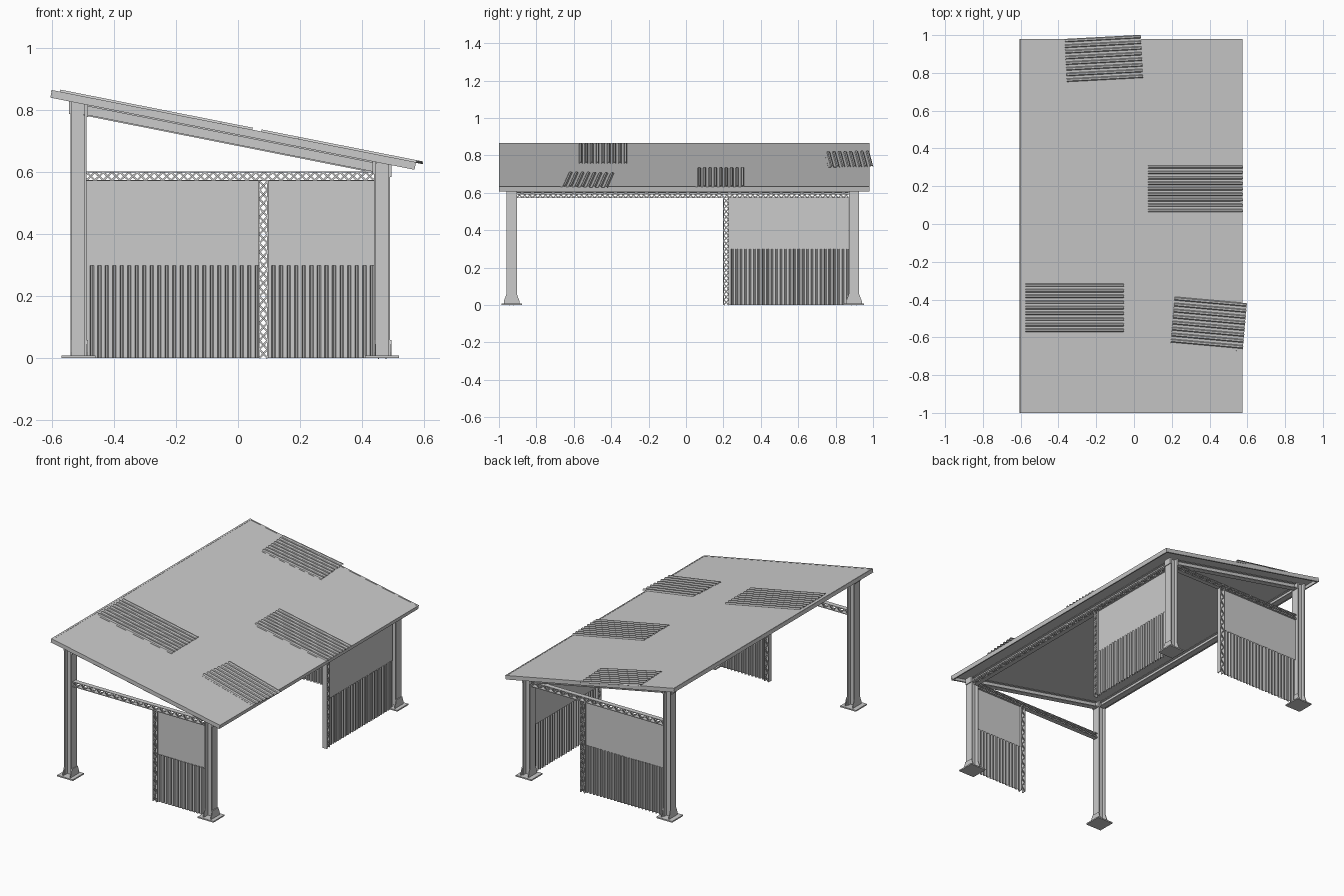
import bpy, bmesh, math
from mathutils import Matrix, Vector

if "Cube" in bpy.data.objects:
    bpy.data.objects.remove(bpy.data.objects["Cube"])

SLOPE = 0.198
ANG = math.atan(SLOPE)


def roof_z(x):
    return 0.749 - SLOPE * (x + 0.015)


def under_z(x):
    return roof_z(x) - 0.024


def finish(name, bm):
    bmesh.ops.recalc_face_normals(bm, faces=bm.faces)
    me = bpy.data.meshes.new(name)
    bm.to_mesh(me)
    bm.free()
    ob = bpy.data.objects.new(name, me)
    bpy.context.collection.objects.link(ob)
    return ob


def prism(bm, pts, p0, p1, side):
    """Extrude a 2D outline (side axis, up axis) from p0 to p1."""
    p0, p1 = Vector(p0), Vector(p1)
    d = (p1 - p0).normalized()
    s = Vector(side)
    s = (s - d * s.dot(d)).normalized()
    u = d.cross(s)
    a, b = [[bm.verts.new(p + s * x + u * y) for x, y in pts] for p in (p0, p1)]
    bm.faces.new(a)
    bm.faces.new(b)
    n = len(pts)
    for i in range(n):
        j = (i + 1) % n
        bm.faces.new((a[i], a[j], b[j], b[i]))
    return a, b


def rect(w, h):
    return [(-w / 2, -h / 2), (w / 2, -h / 2), (w / 2, h / 2), (-w / 2, h / 2)]


def i_section(w, h, t=0.006):
    """I outline: flanges at +-h/2 of width w, joined by a web."""
    q = [(w / 2, h / 2), (w / 2, h / 2 - t), (t / 2, h / 2 - t)]
    right = q + [(x, -y) for x, y in reversed(q)]
    return right + [(-x, -y) for x, y in right]


# columns with base plates and gusset plates
def column(name, x, y):
    bm = bmesh.new()
    a, b = prism(bm, i_section(0.055, 0.052), (x, y, 0.005), (x, y, 0.6), (0, 1, 0))
    for v in b:
        v.co.z = under_z(v.co.x)
    prism(bm, rect(0.11, 0.11), (x, y, 0), (x, y, 0.008), (0, 1, 0))
    foot = [(-0.042, 0), (0.042, 0), (0.042, 0.012), (0.028, 0.05), (-0.028, 0.05), (-0.042, 0.012)]
    for s in (-1, 1):
        x0 = x + s * 0.026
        # trapezoid foot gussets, small cap plates at the top
        vs, ve = prism(bm, foot, (x0, y, 0.008), (x0 + 0.005, y, 0.008), (0, 1, 0))
        zt = under_z(x0 + 0.004) - 0.02
        prism(bm, rect(0.005, 0.04), (x0 + s * 0.0025, y - 0.026, zt),
              (x0 + s * 0.0025, y + 0.026, zt), (1, 0, 0))
    finish(name, bm)


XL, XR, YF, YB = -0.515, 0.465, -0.932, 0.898
for sx, x in (("left", XL), ("right", XR)):
    for sy, y in (("front", YF), ("back", YB)):
        column(f"{sy}_{sx}_column", x, y)

# sloped rafters and level eave beams, tucked under the roof
for n, y in (("front", YF), ("back", YB)):
    bm = bmesh.new()
    d = 0.019
    prism(bm, i_section(0.036, 0.036, 0.005), (XL + 0.02, y, under_z(XL + 0.02) - d),
          (XR - 0.02, y, under_z(XR - 0.02) - d), (0, 1, 0))
    finish(n + "_rafter", bm)
for n, x in (("left", XL), ("right", XR)):
    bm = bmesh.new()
    z = under_z(x + 0.018) - 0.019
    prism(bm, i_section(0.036, 0.036, 0.005), (x, YF + 0.02, z), (x, YB - 0.02, z), (1, 0, 0))
    finish(n + "_eave_beam", bm)

# roof: thin deck and a rim of edge boards
bm = bmesh.new()
X0, X1, Y0, Y1 = -0.603, 0.572, -1.0, 0.98
DROP = 0.0125


def at(x, y, d):
    return (x, y, roof_z(x) - d)


def slab(p, q, w, h, d):
    prism(bm, rect(w, h), at(*p, d), at(*q, d), (0, 1, 0) if p[1] == q[1] else (1, 0, -SLOPE))


ym = (Y0 + Y1) / 2
slab((X0, ym), (X1, ym), Y1 - Y0 - 0.004, 0.006, 0.004)
finish("roof_deck", bm)
bm = bmesh.new()
for y in (Y0 + 0.005, Y1 - 0.005):
    slab((X0, y), (X1, y), 0.01, 0.025, DROP)
for x in (X0 + 0.005, X1 - 0.005):
    slab((x, Y0), (x, Y1), 0.01, 0.025, DROP)
finish("roof_rim", bm)


# lattice box truss: two flat chords with crossed zigzag bars
def truss(name, p0, p1, side, up, depth=0.032, width=0.03):
    p0, p1, side, up = map(Vector, (p0, p1, side, up))
    bm = bmesh.new()
    for s in (-1, 1):
        o = up * s * (depth / 2 - 0.002)
        prism(bm, [(-width / 2, -0.002), (width / 2, -0.002), (width / 2, 0.002), (-width / 2, 0.002)],
              p0 + o, p1 + o, side)
    n = 2 * round((p1 - p0).length / 0.056)
    for face in (-1, 1):
        for i in range(n):
            s = face * (1 if i % 2 else -1)
            h = up * s * (depth / 2 - 0.003)
            o = side * face * (width / 2 - 0.003)
            prism(bm, rect(0.003, 0.006), p0.lerp(p1, i / n) + o + h,
                  p0.lerp(p1, (i + 1) / n) + o - h, side)
    finish(name, bm)


ZT = 0.587
XA, XB, YA, YC = XL + 0.026, XR - 0.026, YF + 0.028, YB - 0.028
PX, PY, UP = 0.082, 0.215, (0, 0, 1)
for n, y in (("front", YF), ("back", YB)):
    truss(n + "_truss", (XA, y, ZT), (XB, y, ZT), (0, 1, 0), UP)
    truss(n + "_truss_post", (PX, y, 0), (PX, y, 0.571), (0, 1, 0), (1, 0, 0))
truss("right_truss", (XR, YA, ZT), (XR, YC, ZT), (1, 0, 0), UP)
truss("right_truss_post", (XR, PY, 0), (XR, PY, 0.571), (1, 0, 0), (0, 1, 0))


# ribbed sheet: ribs run along local x, repeat along local y, rise in z
def ribbed(name, length, width, pitch, rise, mat, thick=0.002):
    bm = bmesh.new()
    n = round(width / pitch)
    p = width / n
    prof = []
    for i in range(n):
        y = -width / 2 + i * p
        prof += [(y, 0), (y + p * 0.45, 0), (y + p * 0.6, rise), (y + p * 0.85, rise)]
    prof.append((width / 2, 0))
    rows = [[bm.verts.new((x, y, z)) for y, z in prof] for x in (-length / 2, length / 2)]
    for i in range(len(prof) - 1):
        bm.faces.new((rows[0][i], rows[1][i], rows[1][i + 1], rows[0][i + 1]))
    bm.transform(mat)
    ob = finish(name, bm)
    m = ob.modifiers.new("thickness", "SOLIDIFY")
    m.thickness = thick
    m.offset = 0


# walls: flat upper panel above a ribbed lower sheet
def wall(name, p, q):
    p, q = Vector((*p, 0)), Vector((*q, 0))
    d = (q - p).normalized()
    c = (p + q) / 2
    bm = bmesh.new()
    up = Vector((0, 0, 0.435))
    prism(bm, rect(0.004, 0.272), p + up, q + up, d.cross(Vector((0, 0, 1))))
    finish(name + "_upper_panel", bm)
    nrm = Vector((0, 0, 1)).cross(d)
    mat = Matrix(((0, d.x, nrm.x, c.x - nrm.x * 0.005), (0, d.y, nrm.y, c.y - nrm.y * 0.005),
                  (1, 0, 0, 0.15), (0, 0, 0, 1)))
    ribbed(name + "_lower_sheet", 0.298, (q - p).length, 0.024, 0.01, mat)


wall("front_wall", (PX + 0.015, YF), (XB, YF))
wall("back_wall", (XA, YB), (PX - 0.015, YB))
wall("right_wall", (XR, PY + 0.015), (XR, YC))

# loose corrugated patches lying on the roof: x, y, length, width, turn
patches = [(-0.315, -0.45, 0.53, 0.27, 0), (0.325, 0.18, 0.51, 0.26, 0),
           (-0.16, 0.87, 0.41, 0.24, 3), (0.395, -0.53, 0.39, 0.255, -5)]
for i, (x, y, l, w, turn) in enumerate(patches):
    mat = (Matrix.Translation((x, y, roof_z(x) - 0.001)) @ Matrix.Rotation(ANG, 4, 'Y')
           @ Matrix.Rotation(math.radians(turn), 4, 'Z'))
    ribbed(f"roof_patch_{i + 1}", l, w, 0.03, 0.007, mat)
